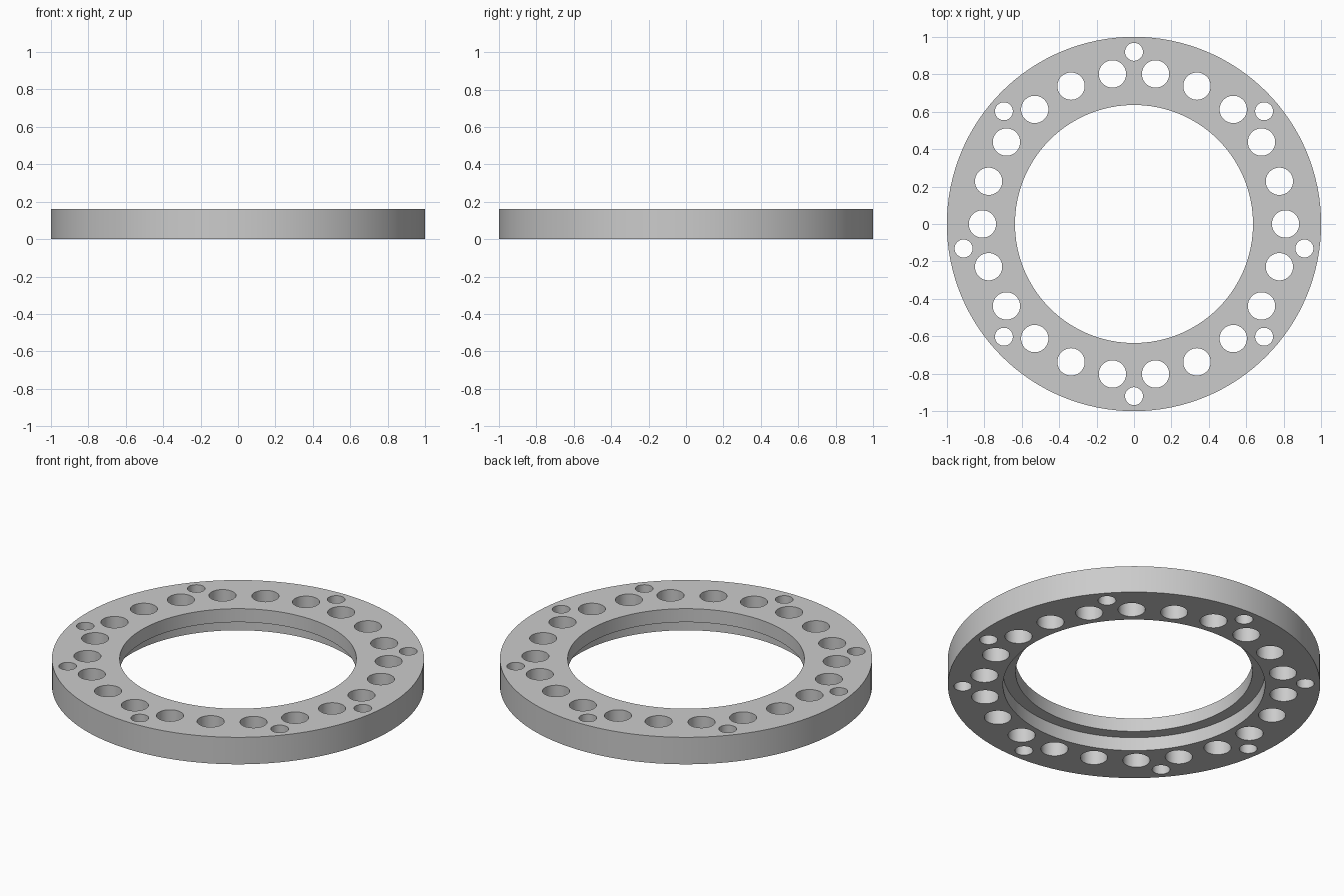
import bpy, bmesh, math

cube = bpy.data.objects.get("Cube")
if cube:
    bpy.data.objects.remove(cube, do_unlink=True)

HEIGHT = 0.16
STEP = math.tau / 22      # spacing of the main bolt circle


def material(name, colour):
    mat = bpy.data.materials.new(name)
    mat.use_nodes = True
    mat.diffuse_color = colour
    mat.node_tree.nodes["Principled BSDF"].inputs["Base Color"].default_value = colour
    return mat


def make_object(name, bm):
    bmesh.ops.recalc_face_normals(bm, faces=bm.faces)
    mesh = bpy.data.meshes.new(name)
    bm.to_mesh(mesh)
    bm.free()
    obj = bpy.data.objects.new(name, mesh)
    bpy.context.collection.objects.link(obj)
    return obj


def revolve(name, profile, segments):
    """Turn a closed (radius, height) profile around the z axis."""
    bm = bmesh.new()
    rings = []
    for i in range(segments):
        a = math.tau * i / segments
        rings.append([bm.verts.new((r * math.cos(a), r * math.sin(a), z)) for r, z in profile])
    n = len(profile)
    for i, ring in enumerate(rings):
        after = rings[(i + 1) % segments]
        for j in range(n):
            k = (j + 1) % n
            bm.faces.new((ring[j], after[j], after[k], ring[k]))
    return make_object(name, bm)


def add_drill(bm, circle, angle, radius):
    """Add one vertical drill cylinder through the plate."""
    result = bmesh.ops.create_cone(bm, cap_ends=True, segments=48, radius1=radius,
                                   radius2=radius, depth=HEIGHT * 2)
    centre = (circle * math.cos(angle), circle * math.sin(angle), HEIGHT / 2)
    bmesh.ops.translate(bm, verts=result["verts"], vec=centre)


# Ring with a wider recess under the bore
ring = revolve("flange_ring", [(0.704, 0), (1, 0), (1, HEIGHT), (0.636, HEIGHT),
                               (0.636, 0.08), (0.704, 0.08)], 128)
ring.data.materials.append(material("grey metal", (0.6, 0.6, 0.6, 1)))

# Large holes on the main circle, small holes between them near the rim
bm = bmesh.new()
for i in range(22):
    add_drill(bm, 0.81, i * STEP, 0.073)
for i in (2, 5, 8, 11, 13, 16, 19, 21):
    add_drill(bm, 0.92, (i + 0.5) * STEP, 0.048)
drills = make_object("hole_cutters", bm)
drills.hide_render = True

cut = ring.modifiers.new("holes", "BOOLEAN")
cut.operation = "DIFFERENCE"
cut.solver = "EXACT"
cut.object = drills

bpy.ops.object.select_all(action="DESELECT")
ring.select_set(True)
bpy.context.view_layer.objects.active = ring
bpy.ops.object.modifier_apply(modifier=cut.name)
bpy.data.objects.remove(drills, do_unlink=True)
bpy.ops.object.shade_smooth_by_angle(angle=math.radians(30))
